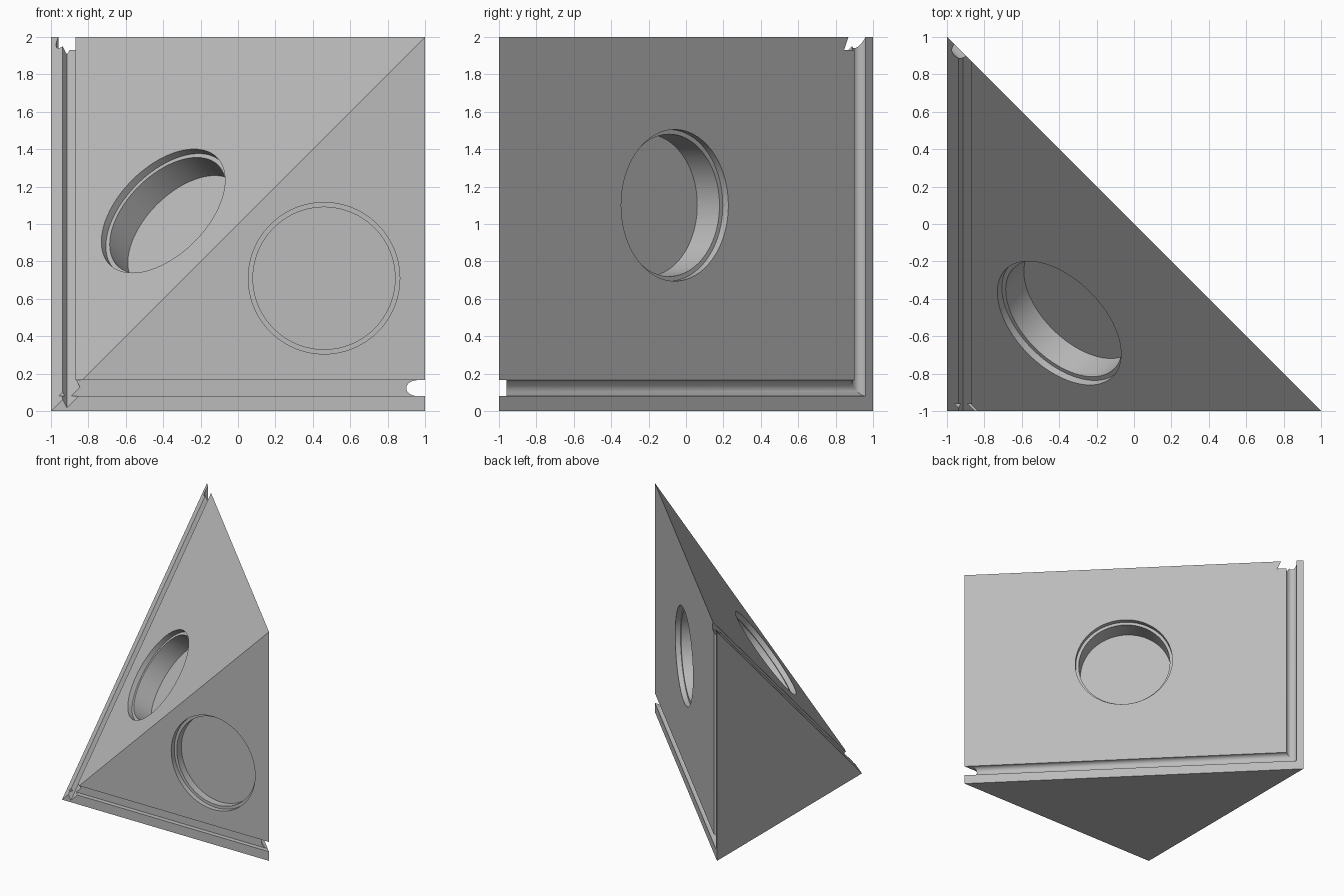
import bpy, bmesh, math
from mathutils import Vector, Matrix

cube = bpy.data.objects.get("Cube")
if cube:
    bpy.data.objects.remove(cube, do_unlink=True)

grey = bpy.data.materials.new("plain grey")
grey.use_nodes = True
colour = (0.5, 0.5, 0.5, 1)
grey.diffuse_color = colour
grey.node_tree.nodes["Principled BSDF"].inputs["Base Color"].default_value = colour


def add_object(name, bm):
    bmesh.ops.recalc_face_normals(bm, faces=bm.faces[:])
    mesh = bpy.data.meshes.new(name)
    bm.to_mesh(mesh)
    bm.free()
    mesh.materials.append(grey)
    obj = bpy.data.objects.new(name, mesh)
    bpy.context.collection.objects.link(obj)
    return obj


def hull(name, points):
    bm = bmesh.new()
    for p in points:
        bm.verts.new(p)
    bmesh.ops.convex_hull(bm, input=bm.verts[:])
    bmesh.ops.dissolve_limit(bm, angle_limit=0.01, verts=bm.verts[:], edges=bm.edges[:])
    return add_object(name, bm)


# Wedge body: a triangular prism with its upper corner sliced off
A, B, C = Vector((-1, -1, 0)), Vector((1, -1, 0)), Vector((1, -1, 2))
D, E = Vector((-1, 1, 2)), Vector((-1, 1, 0))
body = hull("wedge_body", [A, B, C, D, E])

front_n = Vector((0, -1, 0))
slope_n = Vector((-1, -1, 1)).normalized()
back_n = Vector((1, 1, 0)).normalized()


def cut(cutter):
    cutter.hide_render = True
    mod = body.modifiers.new("cut", "BOOLEAN")
    mod.operation = "DIFFERENCE"
    mod.solver = "EXACT"
    mod.object = cutter
    bpy.context.view_layer.objects.active = body
    bpy.ops.object.modifier_apply(modifier=mod.name)
    bpy.data.objects.remove(cutter, do_unlink=True)


def round_pocket(centre, normal, radius, depth):
    bm = bmesh.new()
    length = depth + 0.05
    middle = Vector(centre) + normal * (0.05 - depth) / 2
    place = Matrix.Translation(middle) @ normal.to_track_quat("Z", "Y").to_matrix().to_4x4()
    bmesh.ops.create_cone(bm, cap_ends=True, segments=96, radius1=radius,
                          radius2=radius, depth=length, matrix=place)
    cut(add_object("pocket_cutter", bm))


def square_groove(start, end, normal, width, depth):
    along = (end - start).normalized()
    side = along.cross(normal) * width / 2
    cut(hull("groove_cutter", [p + s * side + h * normal
                               for p in (start, end) for s in (-1, 1)
                               for h in (-depth, 0.05)]))


# Stepped round pockets in the front, the slope and the back
for centre, normal, depth in (((0.46, -1, 0.71), front_n, 0.105),
                              ((-0.4, -0.53, 1.07), slope_n, 0.21),
                              ((0.06, -0.06, 1.1), back_n, 0.21)):
    round_pocket(centre, normal, 0.405, 0.042)
    round_pocket(centre, normal, 0.38, depth)

# Square grooves beside the bottom plate and the left-hand plate
WIDTH, DEPTH = 0.085, 0.04
low = Vector((0, 0, 0.1225))
square_groove(A + low - Vector((0.3, 0, 0)), B + low + Vector((0.3, 0, 0)),
              front_n, WIDTH, DEPTH)
inset = Vector((2, -1, 1)).normalized() * 0.119
run = (D - A) * 0.15
square_groove(A + inset - run, D + inset + run, slope_n, WIDTH, DEPTH)

# Half-round groove on the back, mitred where it turns upward
along = Vector((1, -1, 0)).normalized()
corner = Vector((-0.93, 0.93, 0.1225))
up = Vector((0, 0, 1))
bm = bmesh.new()
rings = []
for base, da, dz in ((corner + along * 3, 0, 1), (corner, 1, 1), (corner + up * 2.2, 1, 0)):
    ring = []
    for i in range(32):
        t = math.tau * i / 32
        across = WIDTH / 2 * math.cos(t)
        out = WIDTH / 2 * math.sin(t)
        ring.append(bm.verts.new(base + back_n * out + along * across * da + up * across * dz))
    rings.append(ring)
for r1, r2 in zip(rings, rings[1:]):
    for i in range(32):
        j = (i + 1) % 32
        bm.faces.new((r1[i], r1[j], r2[j], r2[i]))
bm.faces.new(rings[0])
bm.faces.new(rings[-1])
cut(add_object("round_groove_cutter", bm))

# Smooth the round walls, keep every edge crisp
bpy.ops.object.select_all(action="DESELECT")
body.select_set(True)
bpy.context.view_layer.objects.active = body
bpy.ops.object.shade_smooth_by_angle(angle=math.radians(30))
